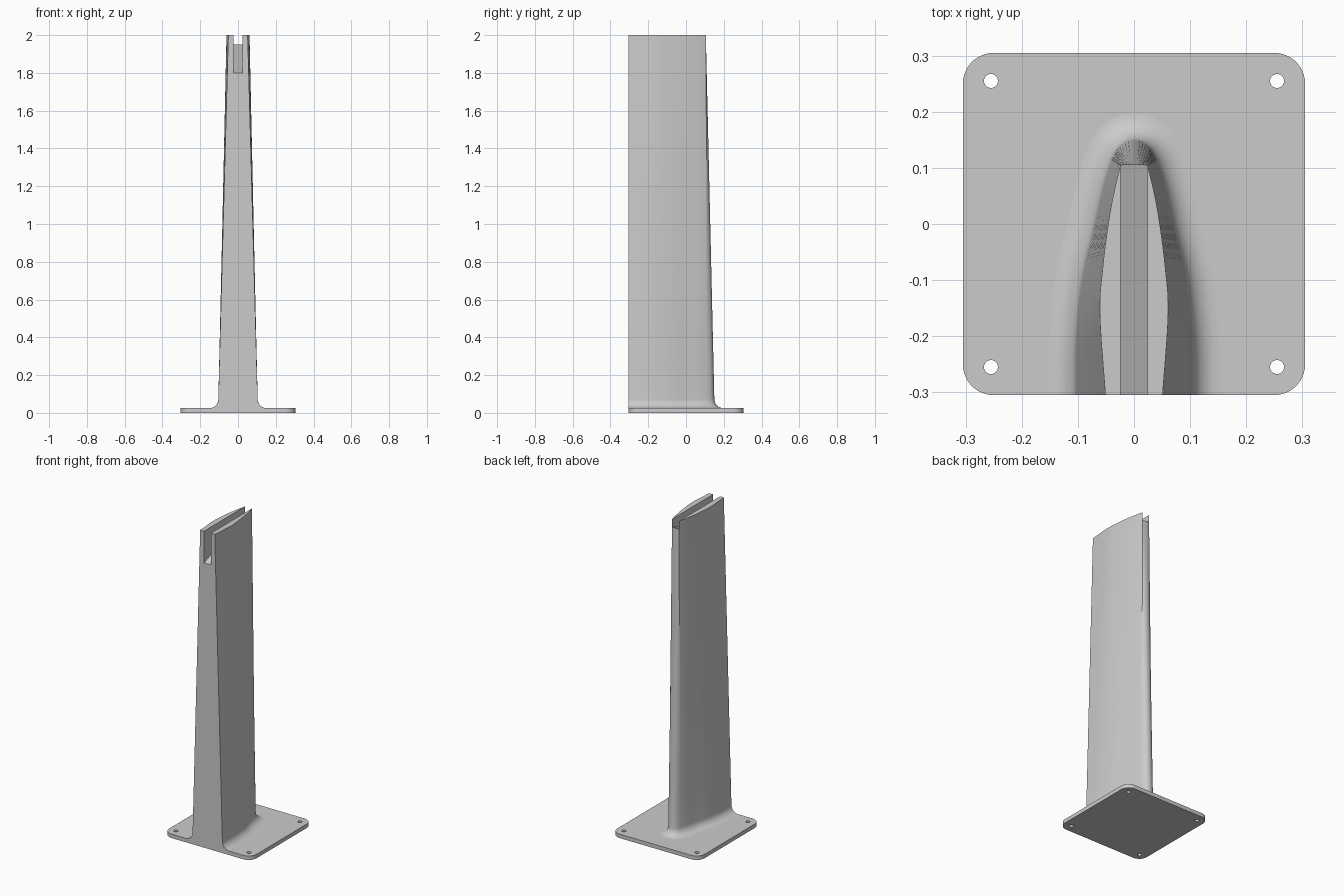
import bpy, bmesh, math
from mathutils import Vector

if "Cube" in bpy.data.objects:
    bpy.data.objects.remove(bpy.data.objects["Cube"], do_unlink=True)

HALF = 0.305       # half the plate side
PLATE = 0.025      # plate thickness
FILLET = 0.048     # radius of the sweep into the plate
HEIGHT = 2.0

grey = bpy.data.materials.new("plain grey")
grey.use_nodes = True
grey.diffuse_color = (0.6, 0.6, 0.6, 1)
grey.node_tree.nodes["Principled BSDF"].inputs["Base Color"].default_value = (0.6, 0.6, 0.6, 1)


def make_object(name, bm):
    bmesh.ops.recalc_face_normals(bm, faces=bm.faces[:])
    mesh = bpy.data.meshes.new(name)
    bm.to_mesh(mesh)
    bm.free()
    mesh.materials.append(grey)
    ob = bpy.data.objects.new(name, mesh)
    bpy.context.collection.objects.link(ob)
    return ob


def loft(rings):
    """Closed solid through rings of equal point count."""
    bm = bmesh.new()
    rows = [[bm.verts.new(p) for p in ring] for ring in rings]
    n = len(rows[0])
    for a, b in zip(rows, rows[1:]):
        for i in range(n):
            j = (i + 1) % n
            bm.faces.new((a[i], a[j], b[j], b[i]))
    bm.faces.new(rows[0][::-1])
    bm.faces.new(rows[-1])
    return bm


def prism(points, axis):
    return loft([points, [Vector(p) + Vector(axis) for p in points]])


def circle(cx, cy, r, z, start=0, sweep=2 * math.pi, n=32):
    return [Vector((cx + r * math.cos(start + sweep * i / n),
                    cy + r * math.sin(start + sweep * i / n), z)) for i in range(n)]


def cut(ob, cutter):
    mod = ob.modifiers.new("cut", "BOOLEAN")
    mod.operation, mod.solver, mod.object = "DIFFERENCE", "EXACT", cutter
    bpy.context.view_layer.objects.active = ob
    bpy.ops.object.modifier_apply(modifier=mod.name)
    bpy.data.objects.remove(cutter, do_unlink=True)


def finish(ob):
    bpy.ops.object.select_all(action="DESELECT")
    ob.select_set(True)
    bpy.context.view_layer.objects.active = ob
    bpy.ops.object.shade_smooth_by_angle(angle=math.radians(30))


def spline(keys, steps):
    """Catmull-Rom curve through the keys."""
    k = [Vector(p) for p in keys]
    k = [2 * k[0] - k[1]] + k + [2 * k[-1] - k[-2]]
    out = []
    for a, b, c, d in zip(k, k[1:], k[2:], k[3:]):
        for s in range(steps):
            t = s / steps
            out.append(0.5 * (2 * b + (c - a) * t + (2 * a - 5 * b + 4 * c - d) * t * t
                              + (3 * b - a - 3 * c + d) * t ** 3))
    return out + [k[-2]]


# Half sections of the mast, flat front edge to tail corner, then round the tail
low_side = [(.104, -HALF), (.103, -.2), (.091, -.09), (.07, 0), (.054, .07), (.04, .115)]
low_tail = [(.04, .115), (.03, .134), (.016, .146), (0, .15)]
top_side = [(.051, -HALF), (.061, -.16), (.056, -.08), (.046, 0), (.035, .06), (.024, .105)]
top_tail = [(.024, .105), (.016, .105), (.008, .105), (0, .105)]
low = spline(low_side, 5)[:-1] + spline(low_tail, 3)
top = spline(top_side, 5)[:-1] + spline(top_tail, 3)


def section(z, grow=0):
    t = max(0, (z - PLATE - FILLET) / (HEIGHT - PLATE - FILLET))
    half = [a.lerp(b, t) for a, b in zip(low, top)]
    grown = []
    for i, p in enumerate(half):
        d = half[min(i + 1, len(half) - 1)] - half[max(i - 1, 0)]
        normal = Vector((d.y, -d.x)).normalized()
        if i == 0:
            normal = Vector((1, 0))            # keeps the front flush
        if i == len(half) - 1:
            normal = Vector((0, 1))
        grown.append(p + normal * grow)
    mirrored = [Vector((-p.x, p.y)) for p in grown[-2::-1]]
    return [Vector((p.x, p.y, z)) for p in grown + mirrored]


# Mast with a concave sweep at its foot
rings = []
for i in range(9):
    a = math.pi / 2 * i / 8
    rings.append(section(PLATE + FILLET * (1 - math.cos(a)), FILLET * (1 - math.sin(a))))
base = PLATE + FILLET
rings += [section(base + (HEIGHT - base) * i / 12) for i in range(1, 13)]
mast = make_object("mast", loft(rings))

# Slot through the top, its floor rising to the back
W, OUT = 0.024, 0.1
slope = 0.15 / 0.41
front, back = -HALF - OUT, 0.105 + OUT
profile = [(-W, front, 1.8 - slope * OUT), (-W, back, 1.95 + slope * OUT),
           (-W, back, 2.2), (-W, front, 2.2)]
cut(mast, make_object("slot_cutter", prism(profile, (2 * W, 0, 0))))
finish(mast)

# Base plate with rounded corners
R = 0.055
outline = []
for q, (sx, sy) in enumerate([(1, 1), (-1, 1), (-1, -1), (1, -1)]):
    outline += circle(sx * (HALF - R), sy * (HALF - R), R, 0, q * math.pi / 2, math.pi / 2, 10)
    end = (q + 1) * math.pi / 2
    outline.append(Vector((sx * (HALF - R) + R * math.cos(end),
                           sy * (HALF - R) + R * math.sin(end), 0)))
plate = make_object("base_plate", prism(outline, (0, 0, PLATE)))

# Bolt holes
for sx in (-1, 1):
    for sy in (-1, 1):
        hole = circle(sx * 0.255, sy * 0.255, 0.0125, -0.1)
        cut(plate, make_object("hole_cutter", prism(hole, (0, 0, 0.3))))
finish(plate)
